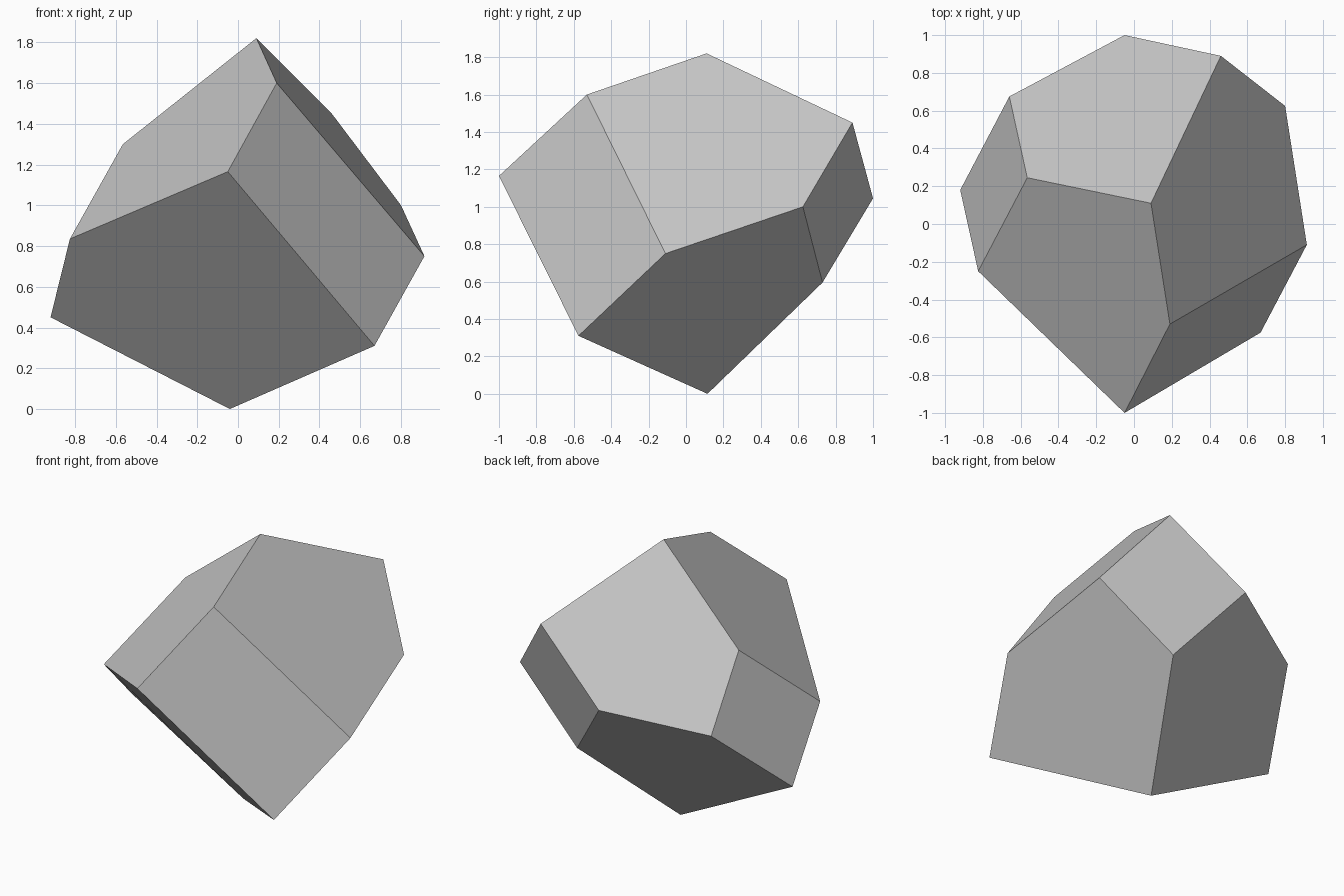
import bpy
import bmesh
from mathutils import Vector

# Remove only the default cube
default_cube = bpy.data.objects.get("Cube")
if default_cube:
    bpy.data.objects.remove(default_cube, do_unlink=True)


def make_material(name, colour):
    """Create one flat colour for viewport and render."""
    material = bpy.data.materials.new(name)
    material.use_nodes = True
    material.diffuse_color = colour
    shader = next(n for n in material.node_tree.nodes if n.type == "BSDF_PRINCIPLED")
    shader.inputs["Base Color"].default_value = colour
    return material


def make_solid(name, corners, faces, material):
    """Join lettered corners into a closed, flat-faced solid."""
    bm = bmesh.new()
    verts = {letter: bm.verts.new(Vector(point)) for letter, point in corners.items()}
    for letters in faces:
        bm.faces.new([verts[letter] for letter in letters])
    bmesh.ops.recalc_face_normals(bm, faces=bm.faces)
    mesh = bpy.data.meshes.new(name)
    bm.to_mesh(mesh)
    bm.free()
    mesh.materials.append(material)
    mesh.shade_flat()
    solid = bpy.data.objects.new(name, mesh)
    bpy.context.collection.objects.link(solid)
    return solid


# Corners of the tilted solid, from the peak down to the foot
corners = {
    "A": (.09, .11, 1.82),
    "B": (.19, -.53, 1.6),
    "C": (-.05, -1, 1.165),
    "D": (-.565, .245, 1.3),
    "E": (-.825, -.25, .835),
    "F": (-.92, .18, .45),
    "G": (.46, .89, 1.45),
    "H": (.8, .625, 1),
    "I": (.915, -.11, .75),
    "J": (.67, -.575, .31),
    "K": (-.04, .115, 0),
    "L": (-.05, 1, 1.045),
    "M": (-.66, .675, .91),
    "N": (.3, .73, .595),
}

# Six five-sided faces and three four-sided faces, three meeting at each corner
pentagons = ["ABCED", "CEFKJ", "ABIHG", "IHNKJ", "ADMLG", "FMLNK"]
quads = ["CBIJ", "GLNH", "DEFM"]

grey = make_material("light grey", (.56, .56, .56, 1))
make_solid("faceted_solid", corners, pentagons + quads, grey)
